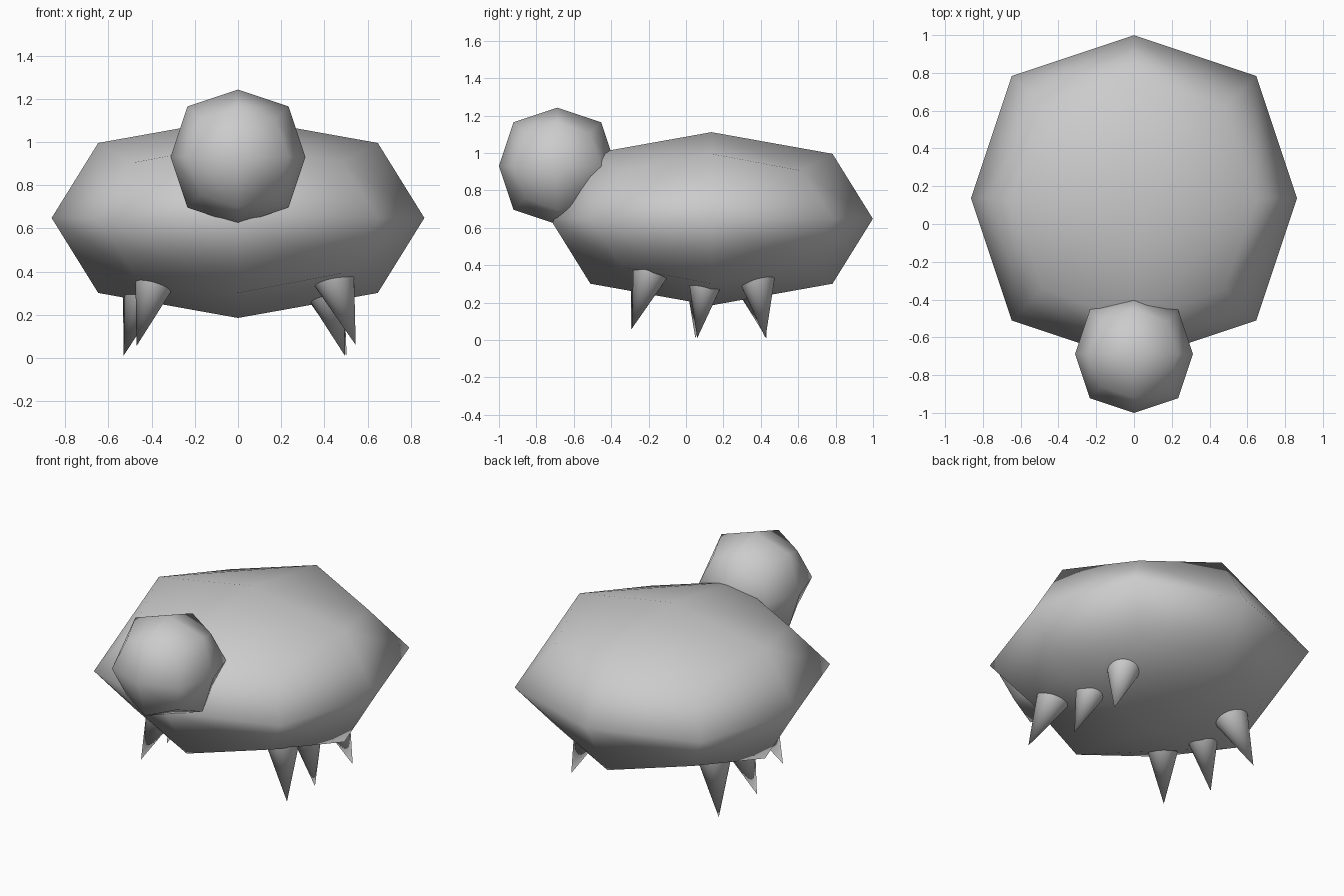
import bpy
from mathutils import Vector

cube = bpy.data.objects.get("Cube")
if cube:
    bpy.data.objects.remove(cube, do_unlink=True)

# Single matte grey
GREY = (0.6, 0.6, 0.6, 1.0)
grey = bpy.data.materials.new("plain_grey")
grey.use_nodes = True
grey.diffuse_color = GREY
grey.node_tree.nodes["Principled BSDF"].inputs["Base Color"].default_value = GREY


def rounded_block(name, centre, radii):
    """Smooth-shaded cube, subdivided once into a faceted ball."""
    bpy.ops.mesh.primitive_cube_add(size=2, location=centre)
    obj = bpy.context.object
    obj.name = name
    obj.scale = radii
    subdivision = obj.modifiers.new("rounding", 'SUBSURF')
    subdivision.levels = subdivision.render_levels = 1
    subdivision.use_limit_surface = False
    bpy.ops.object.shade_smooth()
    obj.data.materials.append(grey)


def spike_leg(name, tip, hip):
    """Cone from its tip through the hip point and on into the body."""
    tip, hip = Vector(tip), Vector(hip)
    axis = (hip - tip) * 1.25
    length = axis.length
    bpy.ops.mesh.primitive_cone_add(
        vertices=32, radius1=length * 0.287, depth=length,
        location=tip + axis / 2,
        rotation=(-axis).to_track_quat('Z', 'Y').to_euler())
    obj = bpy.context.object
    obj.name = name
    bpy.ops.object.shade_smooth_by_angle()
    obj.data.materials.append(grey)


# Body and head
rounded_block("body", (0, 0.136, 0.648), (0.863, 0.863, 0.463))
rounded_block("head", (0, -0.688, 0.93), (0.312, 0.312, 0.312))

# Six splayed legs: tip, then where the leg meets the body
legs = {
    "front_left_leg": ((0.545, -0.29, 0.06), (0.45, -0.195, 0.35)),
    "middle_left_leg": ((0.495, 0.06, 0.01), (0.413, 0.10, 0.285)),
    "back_left_leg": ((0.503, 0.425, 0.01), (0.405, 0.383, 0.305)),
    "front_right_leg": ((-0.47, -0.295, 0.055), (-0.391, -0.21, 0.335)),
    "middle_right_leg": ((-0.53, 0.05, 0.01), (-0.445, 0.085, 0.285)),
    "back_right_leg": ((-0.53, 0.43, 0.01), (-0.445, 0.35, 0.305)),
}
for leg_name, (tip, hip) in legs.items():
    spike_leg(leg_name, tip, hip)
